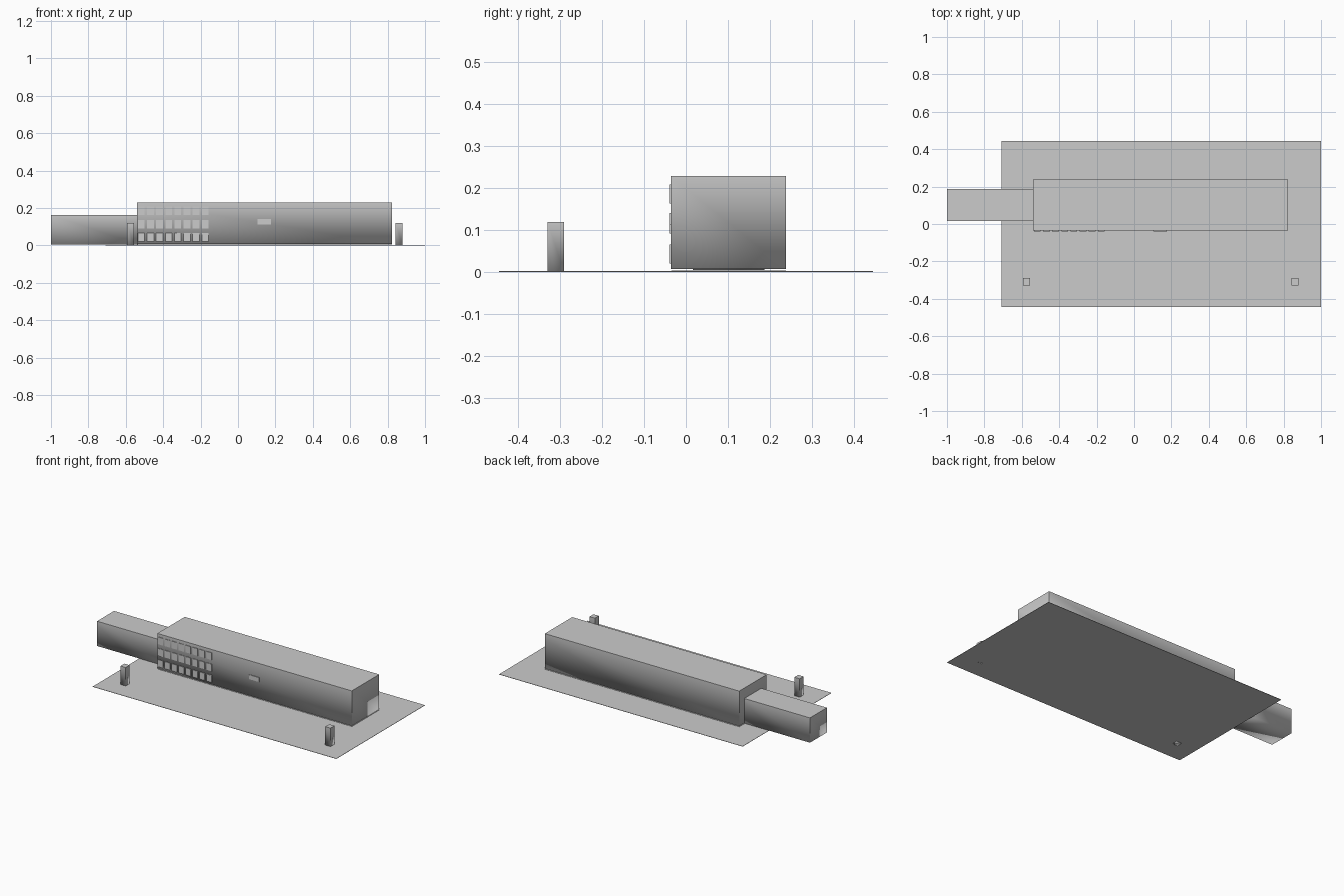
import bpy, bmesh

if "Cube" in bpy.data.objects:
    bpy.data.objects.remove(bpy.data.objects["Cube"])

grey = bpy.data.materials.new("plain grey")
grey.diffuse_color = (0.6, 0.6, 0.6, 1)
grey.use_nodes = True
grey.node_tree.nodes["Principled BSDF"].inputs["Base Color"].default_value = grey.diffuse_color


def box(name, x, y, z, soft=None):
    """Box between limits; 'soft' picks the edges that are shaded smooth."""
    bm = bmesh.new()
    bmesh.ops.create_cube(bm, size=1)
    for v in bm.verts:
        v.co = [lim[0] if c < 0 else lim[1] for c, lim in zip(v.co, (x, y, z))]
    if soft:
        for f in bm.faces:
            f.smooth = True
        for e in bm.edges:
            e.smooth = soft((e.verts[0].co + e.verts[1].co) / 2)
    me = bpy.data.meshes.new(name)
    bm.to_mesh(me)
    bm.free()
    me.materials.append(grey)
    ob = bpy.data.objects.new(name, me)
    bpy.context.collection.objects.link(ob)
    return ob


# Ground slab and building footing
box("ground_slab", (-0.708, 1.0), (-0.444, 0.444), (0, 0.002))
box("building_footing", (-0.54, 0.823), (-0.035, 0.238), (0.0015, 0.004))

# Main hall: walls blend softly into the underside, roof edges stay crisp
box("main_hall", (-0.54, 0.823), (-0.036, 0.238), (0.007, 0.228),
    lambda m: m.z < 0.01)

# Lower annex on the left
box("annex", (-1.0, -0.535), (0.017, 0.187), (0.005, 0.162),
    lambda m: m.z < 0.01)

# Window plates: three rows of eight
for row, z in enumerate((0.02, 0.091, 0.163)):
    for col in range(8):
        x = -0.535 + col * 0.0488
        box(f"window_{row}_{col}", (x, x + 0.036), (-0.0395, -0.034), (z, z + 0.045))

# Plain plate on the front wall
box("wall_plate", (0.105, 0.176), (-0.0395, -0.034), (0.112, 0.140))

# Free-standing posts in front
for side, x in (("left", -0.594), ("right", 0.842)):
    box(f"{side}_post", (x, x + 0.037), (-0.329, -0.29), (0, 0.119),
        lambda m: m.z < 0.01)
